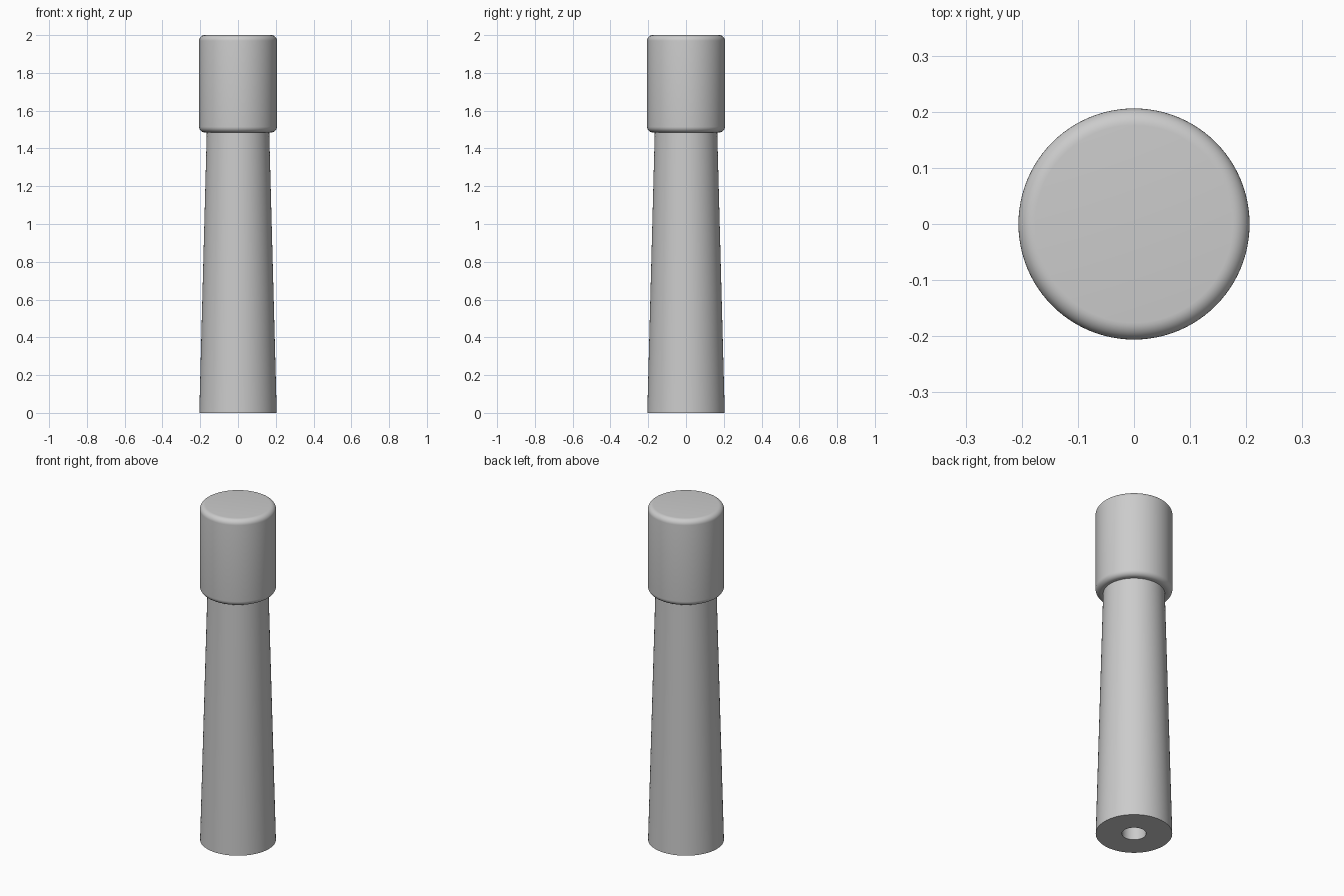
import bpy, bmesh, math

cube = bpy.data.objects.get("Cube")
if cube:
    bpy.data.objects.remove(cube, do_unlink=True)

SEGMENTS = 96

grey = bpy.data.materials.new("plain_grey")
grey.use_nodes = True
grey.diffuse_color = (0.6, 0.6, 0.6, 1)
grey.node_tree.nodes["Principled BSDF"].inputs["Base Color"].default_value = (0.6, 0.6, 0.6, 1)


def lathe(name, profile):
    """Revolve a (radius, height) profile around the z axis."""
    bm = bmesh.new()
    verts = [bm.verts.new((r, 0, z)) for r, z in profile]
    edges = [bm.edges.new(pair) for pair in zip(verts, verts[1:])]
    bmesh.ops.spin(bm, geom=verts + edges, cent=(0, 0, 0), axis=(0, 0, 1),
                   angle=math.tau, steps=SEGMENTS, use_merge=True)
    bmesh.ops.remove_doubles(bm, verts=bm.verts, dist=1e-5)
    bmesh.ops.recalc_face_normals(bm, faces=bm.faces)
    mesh = bpy.data.meshes.new(name)
    bm.to_mesh(mesh)
    bm.free()
    mesh.materials.append(grey)
    obj = bpy.data.objects.new(name, mesh)
    bpy.context.collection.objects.link(obj)
    bpy.ops.object.select_all(action='DESELECT')
    obj.select_set(True)
    bpy.context.view_layer.objects.active = obj
    bpy.ops.object.shade_smooth_by_angle(angle=math.radians(30))
    return obj


def fillet(r, z, radius, start, steps=8):
    """Quarter-circle of profile points, starting at an angle in degrees."""
    angles = [math.radians(start + 90 * i / steps) for i in range(steps + 1)]
    return [(r + radius * math.cos(a), z + radius * math.sin(a)) for a in angles]


# Tapered shaft with a blind bore in its base
BORE, DEPTH = 0.065, 0.5
lathe("tapered_shaft", [(0, DEPTH), (BORE, DEPTH), (BORE, 0),
                        (0.205, 0), (0.165, 1.5), (0, 1.5)])

# Cylindrical head with rounded rims
RADIUS, ROUND, LOW, TOP = 0.206, 0.03, 1.485, 2.0
inner = RADIUS - ROUND
lathe("rounded_head", [(0, LOW)]
      + fillet(inner, LOW + ROUND, ROUND, -90)
      + fillet(inner, TOP - ROUND, ROUND, 0)
      + [(0, TOP)])
